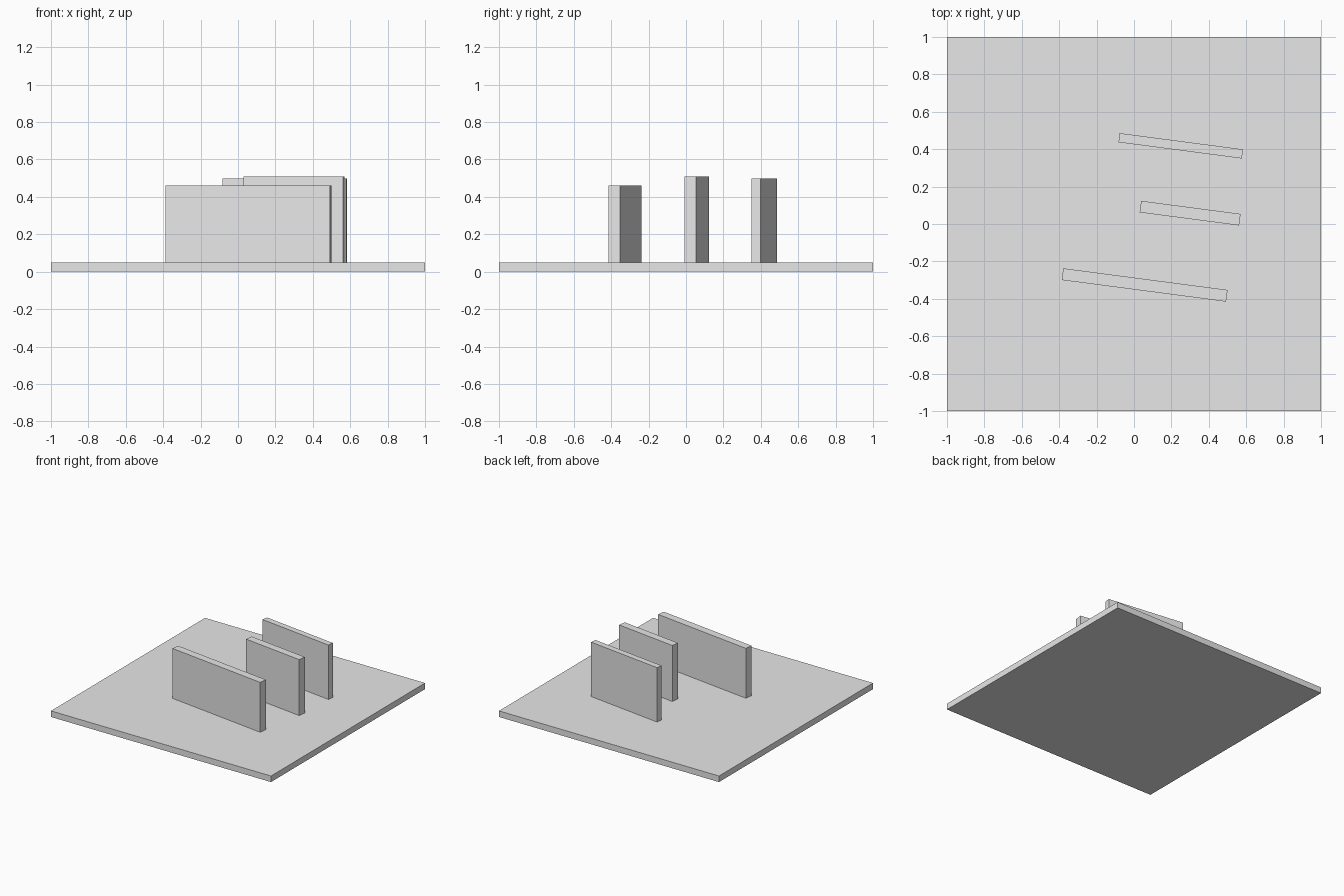
import bpy
from math import radians

cube = bpy.data.objects.get("Cube")
if cube:
    bpy.data.objects.remove(cube, do_unlink=True)

GREY = (0.8, 0.8, 0.8, 1.0)
grey = bpy.data.materials.new("plain_grey")
grey.use_nodes = True
grey.diffuse_color = GREY
grey.node_tree.nodes["Principled BSDF"].inputs["Base Color"].default_value = GREY

BASE_TOP = 0.05
WALL_TURN = radians(-7.5)


def block(name, x, y, size, bottom=0.0, turn=0.0):
    """Box standing on the given height, turned about the vertical."""
    length, depth, height = size
    bpy.ops.mesh.primitive_cube_add(size=1, location=(x, y, bottom + height / 2),
                                    rotation=(0, 0, turn))
    obj = bpy.context.object
    obj.name = name
    obj.scale = (length, depth, height)
    bpy.ops.object.transform_apply(location=False, rotation=False, scale=True)
    obj.data.materials.append(grey)
    return obj


# Square ground slab
block("base_slab", 0, 0, (2, 2, BASE_TOP))

# Three parallel upright walls: name, centre, length, thickness, height
for name, x, y, *size in (
    ("front_wall", 0.057, -0.326, 0.886, 0.063, 0.41),
    ("middle_wall", 0.30, 0.058, 0.536, 0.062, 0.46),
    ("back_wall", 0.25, 0.418, 0.665, 0.049, 0.447),
):
    block(name, x, y, size, BASE_TOP, WALL_TURN)
